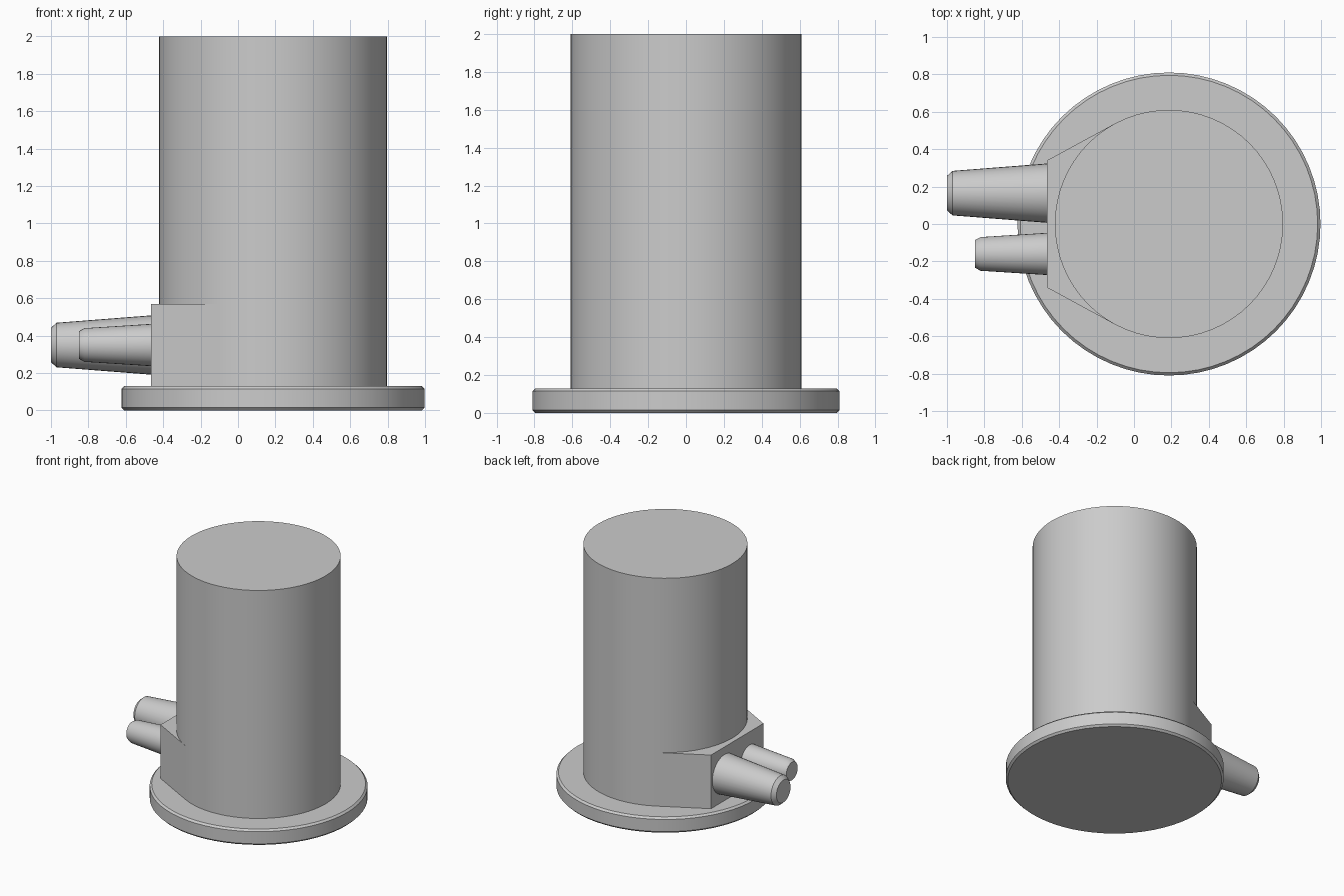
import bpy, bmesh, math
from mathutils import Matrix, Vector

cube = bpy.data.objects.get("Cube")
if cube:
    bpy.data.objects.remove(cube, do_unlink=True)

GREY = (0.6, 0.6, 0.6, 1)
grey = bpy.data.materials.new("plain grey")
grey.use_nodes = True
grey.diffuse_color = GREY
grey.node_tree.nodes["Principled BSDF"].inputs["Base Color"].default_value = GREY

AXIS_X = 0.187      # centre of the body
BODY_R = 0.61
BASE_TOP = 0.13


def finish(name, bm, smooth=True):
    bmesh.ops.recalc_face_normals(bm, faces=bm.faces)
    mesh = bpy.data.meshes.new(name)
    bm.to_mesh(mesh)
    bm.free()
    mesh.materials.append(grey)
    obj = bpy.data.objects.new(name, mesh)
    bpy.context.collection.objects.link(obj)
    if smooth:
        bpy.ops.object.select_all(action="DESELECT")
        obj.select_set(True)
        bpy.context.view_layer.objects.active = obj
        bpy.ops.object.shade_smooth_by_angle(angle=math.radians(25))
    return obj


def turned(name, profile, matrix, sides):
    """Closed solid of revolution from (radius, height) pairs."""
    bm = bmesh.new()
    rings = []
    for r, h in profile:
        rings.append([bm.verts.new((r * math.cos(math.tau * i / sides),
                                    r * math.sin(math.tau * i / sides), h))
                      for i in range(sides)])
    for low, high in zip(rings, rings[1:]):
        for i in range(sides):
            j = (i + 1) % sides
            bm.faces.new((low[i], low[j], high[j], high[i]))
    bm.faces.new(rings[0][::-1])
    bm.faces.new(rings[-1])
    bm.transform(matrix)
    return finish(name, bm)


# Round base flange with small chamfers, and the tall body
upright = Matrix.Translation((AXIS_X, 0, 0))
turned("base_flange", [(0.795, 0), (0.81, 0.015), (0.81, 0.115), (0.795, BASE_TOP)], upright, 64)
turned("body_cylinder", [(BODY_R, BASE_TOP - 0.01), (BODY_R, 2)], upright, 64)

# Port block: flat face with sides running tangent into the body
corner = Vector((-0.465 - AXIS_X, 0.34))
angle = math.atan2(corner.y, corner.x) - math.acos(BODY_R / corner.length)
tangent = BODY_R * Vector((math.cos(angle), math.sin(angle)))
outline = [corner, tangent, Vector((tangent.x, -tangent.y)), Vector((corner.x, -corner.y))]
bm = bmesh.new()
face = bm.faces.new([bm.verts.new((p.x + AXIS_X, p.y, BASE_TOP - 0.01)) for p in outline])
top = bmesh.ops.extrude_face_region(bm, geom=[face])
bmesh.ops.translate(bm, vec=(0, 0, 0.45),
                    verts=[v for v in top["geom"] if isinstance(v, bmesh.types.BMVert)])
finish("port_block", bm, smooth=False)

# Tapered ports pointing outwards from the block
for name, y, length, root, end, tip in (
        ("large_port", 0.165, 0.535, 0.16, 0.119, 0.092),
        ("small_port", -0.16, 0.385, 0.114, 0.09, 0.074)):
    place = Matrix.Translation((-0.465, y, 0.35)) @ Matrix.Rotation(-math.pi / 2, 4, "Y")
    turned(name, [(root, -0.02), (end, length - 0.03), (tip, length)], place, 32)
